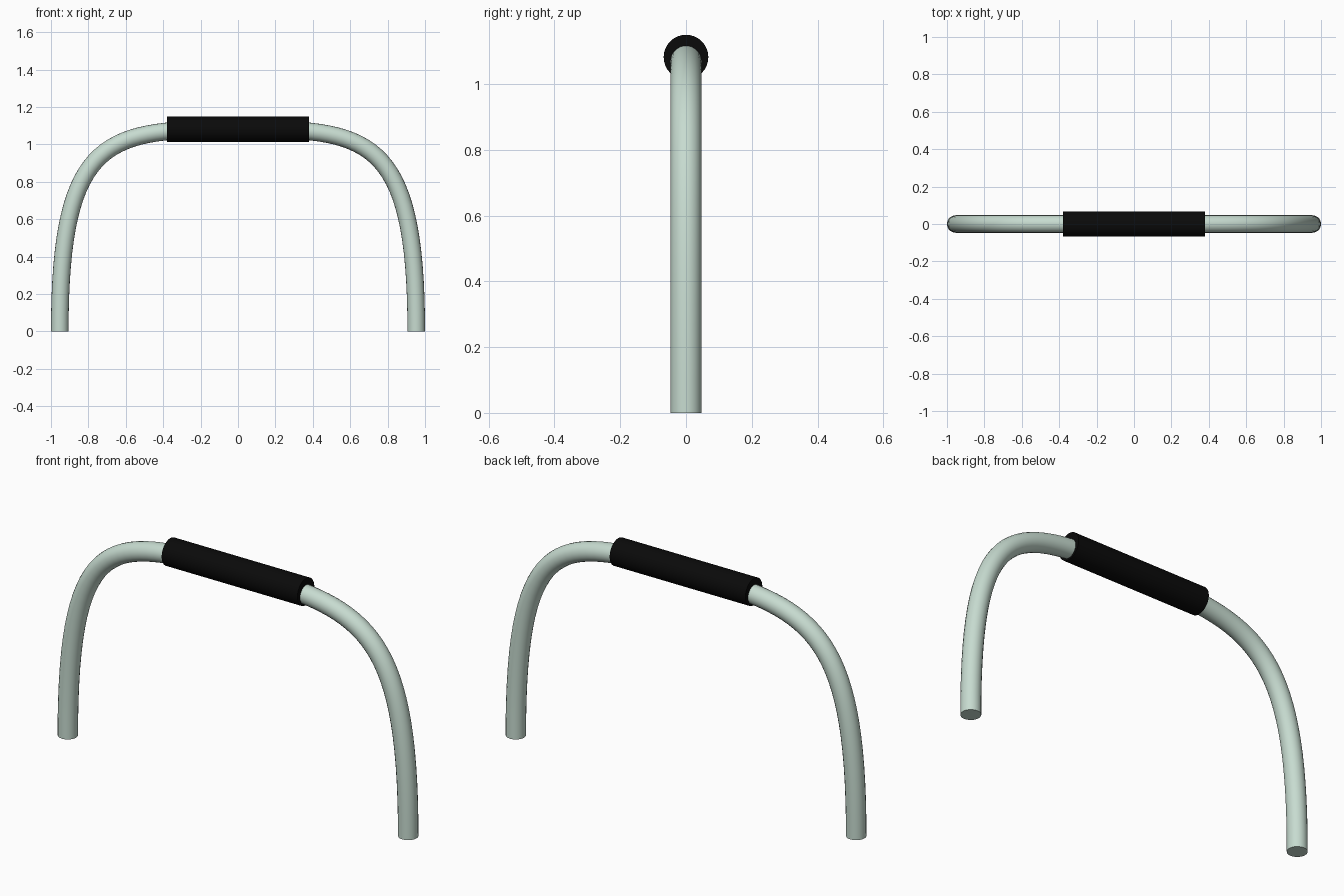
import bpy
import math

cube = bpy.data.objects.get("Cube")
if cube:
    bpy.data.objects.remove(cube, do_unlink=True)


def material(name, rgb):
    mat = bpy.data.materials.new(name)
    mat.use_nodes = True
    mat.diffuse_color = (*rgb, 1)
    bsdf = mat.node_tree.nodes["Principled BSDF"]
    bsdf.inputs["Base Color"].default_value = (*rgb, 1)
    bsdf.inputs["Roughness"].default_value = 0.6
    return mat


mint = material("pale mint paint", (0.57, 0.71, 0.63))
black = material("black foam", (0.003, 0.003, 0.003))

HALF_SPAN, TOP, TUBE_RADIUS = 0.953, 1.082, 0.047

# Bent tube: vertical feet rising into a flat-topped arch
curve = bpy.data.curves.new("tube_path", "CURVE")
curve.dimensions = "3D"
curve.resolution_u = 32
curve.bevel_depth = TUBE_RADIUS
curve.bevel_resolution = 8
curve.use_fill_caps = True
spline = curve.splines.new("BEZIER")
spline.bezier_points.add(2)
path = [(-HALF_SPAN, 0, 0, 1.06), (0, TOP, 0.69, 0), (HALF_SPAN, 0, 0, -1.06)]
for point, (x, z, dx, dz) in zip(spline.bezier_points, path):
    point.handle_left_type = point.handle_right_type = "FREE"
    point.co = (x, 0, z)
    point.handle_left = (x - dx, 0, z - dz)
    point.handle_right = (x + dx, 0, z + dz)
tube = bpy.data.objects.new("bent_tube", curve)
bpy.context.collection.objects.link(tube)
bpy.ops.object.select_all(action="DESELECT")
tube.select_set(True)
bpy.context.view_layer.objects.active = tube
bpy.ops.object.convert(target="MESH")
tube = bpy.context.object
tube.data.materials.clear()
tube.data.materials.append(mint)
bpy.ops.object.shade_smooth_by_angle(angle=math.radians(40))

# Foam sleeve around the middle of the bar
bpy.ops.mesh.primitive_cylinder_add(
    vertices=32, radius=0.068, depth=0.76,
    location=(0, 0, TOP), rotation=(0, math.pi / 2, 0))
grip = bpy.context.object
grip.name = "foam_grip"
grip.data.materials.append(black)
bpy.ops.object.shade_smooth_by_angle(angle=math.radians(40))
